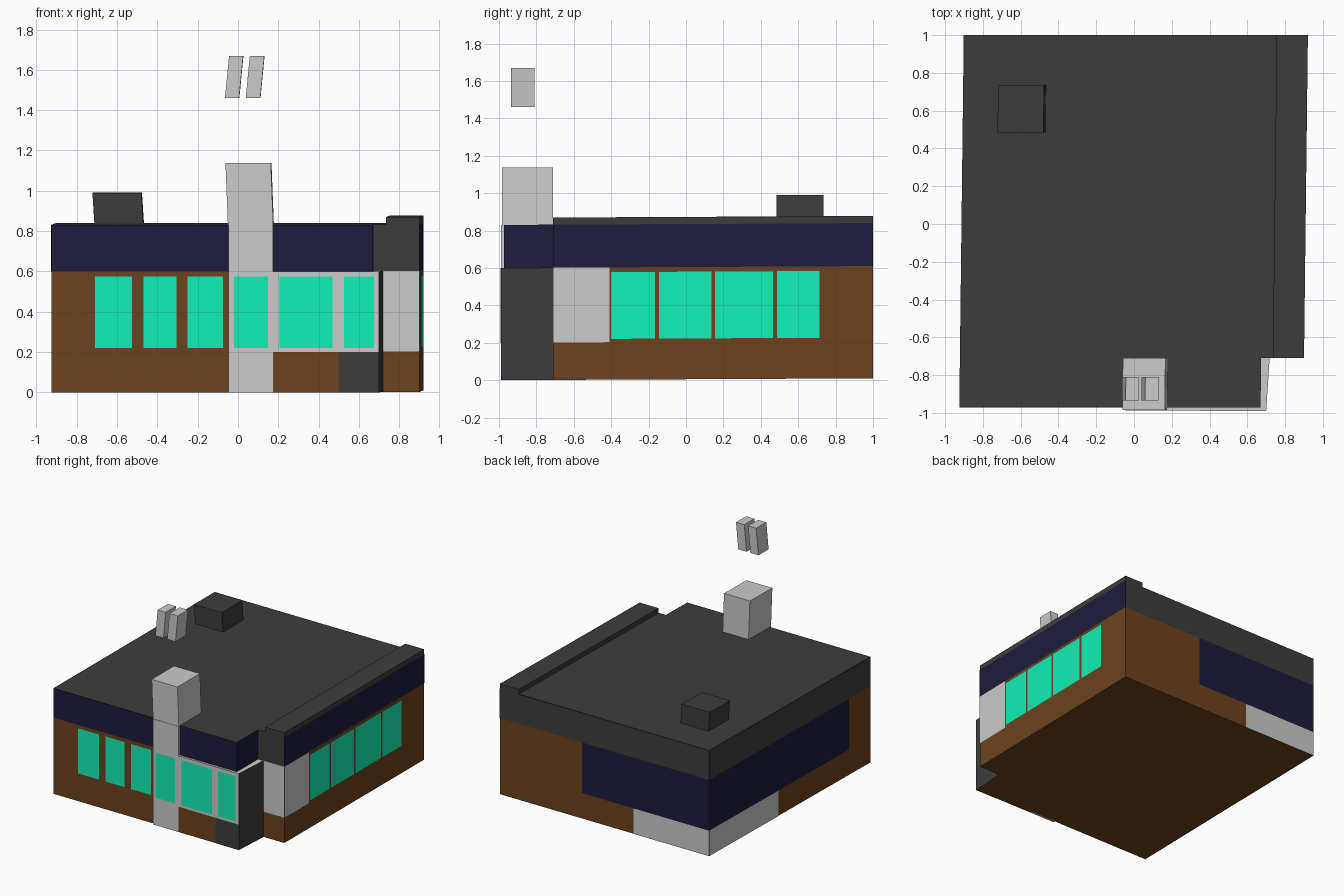
import bpy
from mathutils import Vector

if "Cube" in bpy.data.objects:
    bpy.data.objects.remove(bpy.data.objects["Cube"])


def colour(name, rgb):
    m = bpy.data.materials.new(name)
    m.diffuse_color = (*rgb, 1)
    m.use_nodes = True
    m.node_tree.nodes["Principled BSDF"].inputs["Base Color"].default_value = m.diffuse_color
    return m


BROWN = colour("brown", (0.152, 0.054, 0.013))
NAVY = colour("navy", (0.0125, 0.011, 0.046))
DARK = colour("charcoal", (0.046, 0.046, 0.046))
TEAL = colour("teal", (0.006, 0.88, 0.47))
GREY = None


def make(name, verts, faces, mat):
    # the whole building is very slightly skewed towards the back
    pts = [(x + 0.012 * (y + 0.97), y, z + 0.005 * (y + 0.99)) for x, y, z in verts]
    me = bpy.data.meshes.new(name)
    me.from_pydata(pts, [], faces)
    if mat:
        me.materials.append(mat)
    ob = bpy.data.objects.new(name, me)
    bpy.context.collection.objects.link(ob)
    return ob


def prism(name, outline, z0, z1, mat, top=True, bottom=True, lean=0):
    """Extrude a counter-clockwise outline; lean shifts the top in x."""
    n = len(outline)
    verts = [(x, y, z0) for x, y in outline] + [(x + lean, y, z1) for x, y in outline]
    faces = [(i, (i + 1) % n, n + (i + 1) % n, n + i) for i in range(n)]
    if top:
        faces.append(tuple(range(n, 2 * n)))
    if bottom:
        faces.append(tuple(reversed(range(n))))
    return make(name, verts, faces, mat)


def rect(x0, x1, y0, y1):
    return [(x0, y0), (x1, y0), (x1, y1), (x0, y1)]


def slab(name, outline, z, mat):
    return make(name, [(x, y, z) for x, y in outline], [tuple(range(len(outline)))], mat)


def panel(name, p, q, z0, z1, mat, off=0.002):
    """Flat wall covering from p to q, facing outwards."""
    d = (Vector(q) - Vector(p)).normalized() * off
    (px, py), (qx, qy) = (p[0] + d.y, p[1] - d.x), (q[0] + d.y, q[1] - d.x)
    return make(name, [(px, py, z0), (qx, qy, z0), (qx, qy, z1), (px, py, z1)],
                [(0, 1, 2, 3)], mat)


L, R, F, B, N = -0.925, 0.897, -0.972, 1.0, -0.71   # left, right, front, back, notch

# storeys and roof
lower = [(L, F), (0.175, F), (0.175, -0.988), (0.70, -0.99), (0.715, N), (R, N), (R, B), (L, B)]
upper = [(L, F), (0.67, F), (0.67, N), (R, N), (R, B), (L, B)]
prism("lower_walls", lower, 0, 0.6, BROWN, top=False)
prism("upper_walls", upper, 0.6, 0.83, NAVY, top=False, bottom=False)
slab("roof", upper, 0.831, DARK)
prism("right_parapet", rect(0.732, R, N, B), 0.83, 0.868, DARK, bottom=False)
slab("corner_ledge", [(0.175, -0.988), (0.70, -0.99), (0.715, N), (0.67, N),
                      (0.67, F), (0.175, F)], 0.6, GREY)

# charcoal coverings
panel("back_fascia", (R, B), (L, B), 0.6, 0.83, DARK)
panel("left_fascia", (L, B), (L, F), 0.6, 0.83, DARK)
panel("notch_fascia", (0.67, N), (R, N), 0.6, 0.83, DARK)
panel("corner_side", (0.70, -0.99), (0.715, N), 0, 0.6, DARK)
panel("corner_base", (0.50, -0.989), (0.70, -0.99), 0, 0.2, DARK)

# grey and navy coverings
panel("corner_front", (0.175, -0.988), (0.70, -0.99), 0.2, 0.6, GREY)
panel("notch_front", (0.715, N), (R, N), 0.2, 0.6, GREY)
panel("right_front", (R, N), (R, -0.41), 0.2, 0.6, GREY)
panel("back_cladding", (0.18, B), (L, B), 0.2, 0.6, NAVY)
panel("left_cladding", (L, B), (L, -0.71), 0.2, 0.6, NAVY)
panel("back_plinth", (-0.27, B), (L, B), 0, 0.2, GREY)
panel("left_plinth", (L, B), (L, 0.156), 0, 0.2, GREY)

# tower: a strip on the facade continuing above the roof
prism("tower_facade", rect(-0.047, 0.175, -0.988, F), 0, 0.83, GREY)
prism("tower_top", rect(-0.05, 0.175, -0.985, N), 0.83, 1.137, GREY, bottom=False, lean=-0.012)

# windows
for x0, x1 in [(-0.71, -0.525), (-0.47, -0.305), (-0.25, -0.075)]:
    panel("front_window", (x0, F), (x1, F), 0.22, 0.575, TEAL, 0.004)
for x0, x1 in [(-0.02, 0.15), (0.205, 0.47), (0.525, 0.675)]:
    panel("corner_window", (x0, -0.99), (x1, -0.99), 0.22, 0.575, TEAL, 0.005)
for y0, y1 in [(-0.40, -0.165), (-0.145, 0.135), (0.155, 0.465), (0.487, 0.715)]:
    panel("right_window", (R, y0), (R, y1), 0.218, 0.575, TEAL, 0.004)

# roof unit and the two leaning blocks floating over the tower
prism("roof_unit", rect(-0.73, -0.487, 0.485, 0.735), 0.83, 0.982, DARK, bottom=False, lean=-0.01)
for x0, x1 in [(-0.065, 0.005), (0.038, 0.11)]:
    prism("floating_block", rect(x0, x1, -0.935, -0.81), 1.46, 1.668, GREY, lean=0.02)
